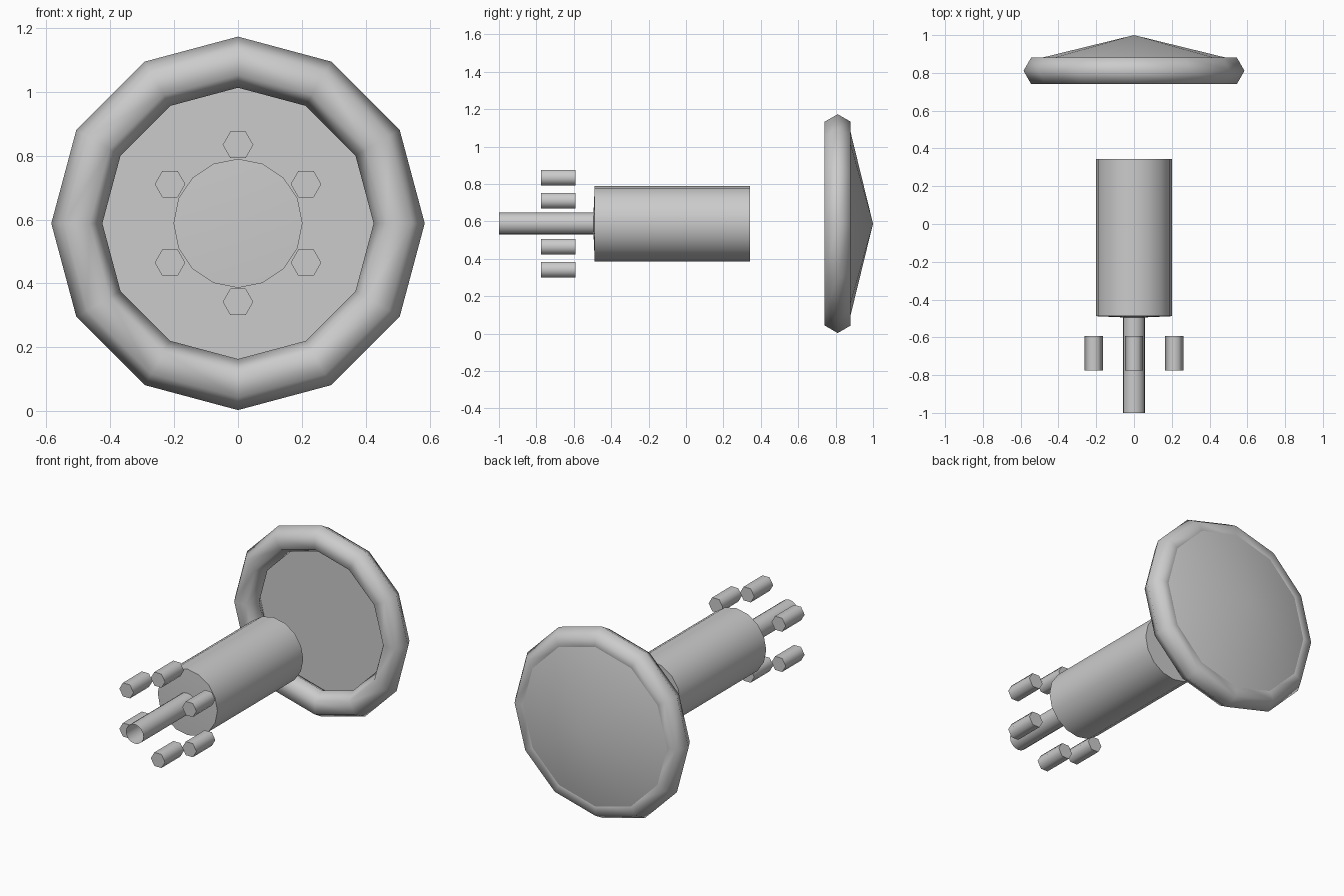
import bpy
from math import sin, cos, pi, radians

if "Cube" in bpy.data.objects:
    bpy.data.objects.remove(bpy.data.objects["Cube"])

ZC = 0.588  # height of the shared axis


def lathe(name, profile, sides, x=0.0, z=ZC, closed=False, smooth=65):
    """Revolve (radius, y) points about an axis parallel to y."""
    verts, rings, faces = [], [], []
    for r, y in profile:
        if r == 0:
            rings.append([len(verts)] * sides)
            verts.append((x, y, z))
        else:
            rings.append([len(verts) + i for i in range(sides)])
            for i in range(sides):
                a = 2 * pi * i / sides
                verts.append((x + r * cos(a), y, z + r * sin(a)))
    pairs = list(zip(rings, rings[1:]))
    if closed:
        pairs.append((rings[-1], rings[0]))
    for a, b in pairs:
        for i in range(sides):
            j = (i + 1) % sides
            quad = [a[i], b[i], b[j], a[j]]
            faces.append(list(dict.fromkeys(quad)))
    mesh = bpy.data.meshes.new(name)
    mesh.from_pydata(verts, [], faces)
    mesh.update()
    ob = bpy.data.objects.new(name, mesh)
    bpy.context.collection.objects.link(ob)
    bpy.ops.object.select_all(action='DESELECT')
    ob.select_set(True)
    bpy.context.view_layer.objects.active = ob
    # make normals point outwards
    bpy.ops.object.mode_set(mode='EDIT')
    bpy.ops.mesh.select_all(action='SELECT')
    bpy.ops.mesh.normals_make_consistent(inside=False)
    bpy.ops.object.mode_set(mode='OBJECT')
    bpy.ops.object.shade_smooth_by_angle(angle=radians(smooth))
    return ob


# Rim: twelve-sided ring with a hexagonal section
R, r, y0 = 0.505, 0.08, 0.811
lathe("rim", [(R + r * cos(k * pi / 3), y0 + r * sin(k * pi / 3)) for k in range(6)],
      12, closed=True)

# Shallow cone backing plate with a flat inner face
lathe("back_cone", [(0, 0.875), (0.51, 0.875), (0, 1.0)], 12)

# Main barrel, with a slightly domed front
lathe("barrel", [(0, 0.343), (0.202, 0.343), (0.202, -0.488), (0, -0.497)], 16)

# Open-ended tube out of the front
lathe("front_tube", [(0.059, -0.488), (0.059, -1.0)], 16)

# Ring of six hexagonal pegs
for k in range(6):
    a = radians(30 + 60 * k)
    lathe(f"peg_{k + 1}", [(0, -0.775), (0.048, -0.775), (0.048, -0.592), (0, -0.592)],
          6, x=0.246 * cos(a), z=ZC + 0.246 * sin(a))
